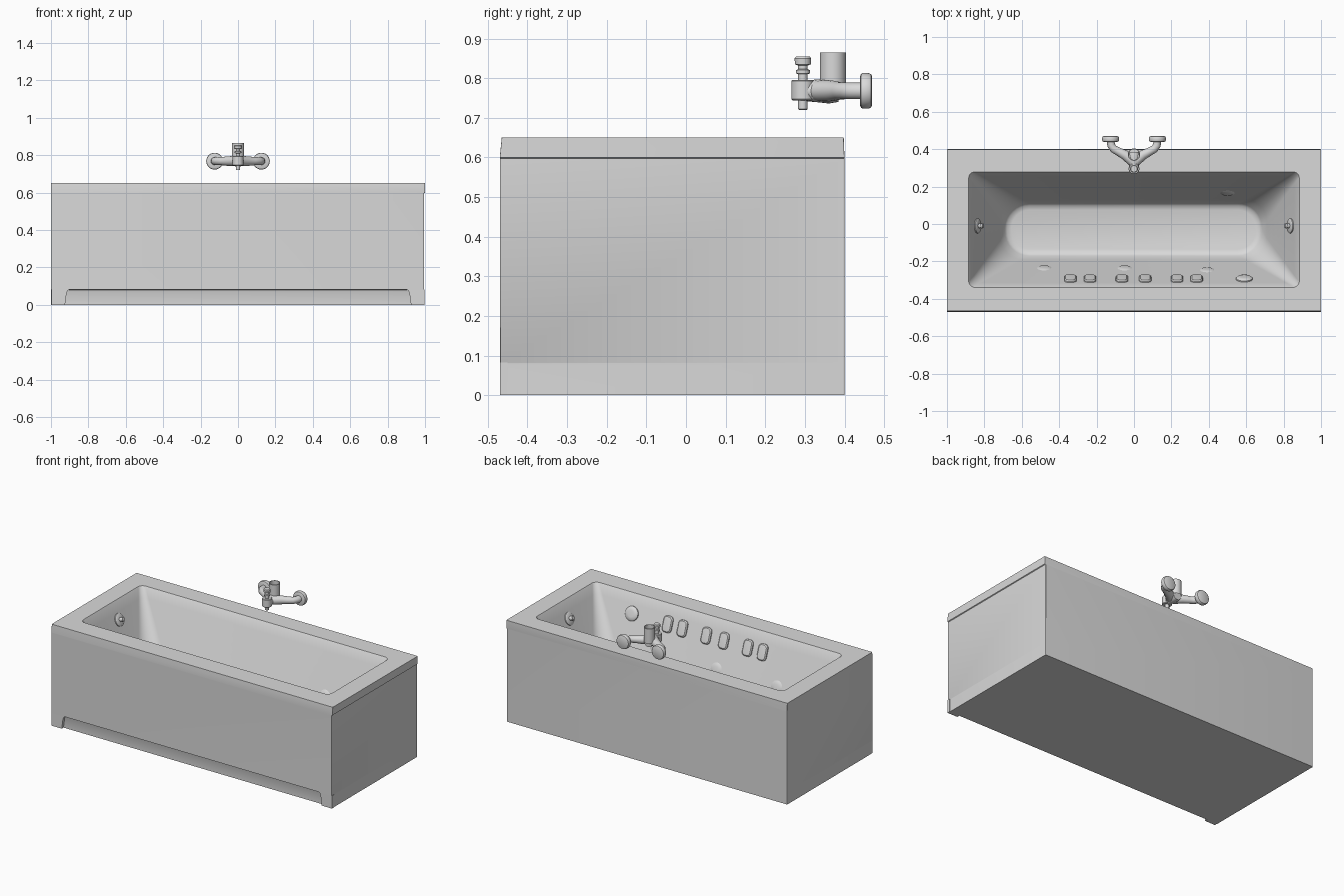
import bpy, bmesh, math
from mathutils import Vector, Matrix

if "Cube" in bpy.data.objects:
    bpy.data.objects.remove(bpy.data.objects["Cube"])

grey = bpy.data.materials.new("plain_grey")
grey.diffuse_color = (0.7, 0.7, 0.7, 1)
grey.use_nodes = True
grey.node_tree.nodes["Principled BSDF"].inputs["Base Color"].default_value = grey.diffuse_color


def finish(name, bm, matrix=Matrix(), angle=35):
    bmesh.ops.recalc_face_normals(bm, faces=bm.faces)
    me = bpy.data.meshes.new(name)
    bm.to_mesh(me)
    bm.free()
    me.transform(matrix)
    me.materials.append(grey)
    ob = bpy.data.objects.new(name, me)
    bpy.context.collection.objects.link(ob)
    bpy.ops.object.select_all(action='DESELECT')
    ob.select_set(True)
    bpy.context.view_layer.objects.active = ob
    bpy.ops.object.shade_smooth_by_angle(angle=math.radians(angle))
    return ob


def loft(bm, loops, cap=True):
    rings = [[bm.verts.new(p) for p in lp] for lp in loops]
    n = len(rings[0])
    for a, b in zip(rings, rings[1:]):
        for i in range(n):
            bm.faces.new((a[i], a[(i + 1) % n], b[(i + 1) % n], b[i]))
    if cap:
        bm.faces.new(rings[0])
        bm.faces.new(rings[-1])


def rrect(x0, x1, y0, y1, r, z, seg=8):
    pts = []
    for k, (cx, cy) in enumerate([(x1 - r, y1 - r), (x0 + r, y1 - r),
                                  (x0 + r, y0 + r), (x1 - r, y0 + r)]):
        for i in range(seg + 1):
            a = math.pi / 2 * (k + i / seg)
            pts.append((cx + r * math.cos(a), cy + r * math.sin(a), z))
    return pts


def facing(pos, normal):
    q = Vector(normal).to_track_quat('Z', 'Y')
    return Matrix.Translation(pos) @ q.to_matrix().to_4x4()


def lathe(name, profile, pos, normal=(0, 0, 1), n=28, closed=False):
    """Round part: (radius, height) profile spun about its normal."""
    bm = bmesh.new()
    prof = profile + profile[:1] if closed else profile
    loft(bm, [[(r * math.cos(2 * math.pi * i / n), r * math.sin(2 * math.pi * i / n), z)
               for i in range(n)] for r, z in prof], cap=not closed)
    bmesh.ops.remove_doubles(bm, verts=bm.verts, dist=1e-6)
    return finish(name, bm, facing(pos, normal))


def tube(name, pts, radii, n=20):
    """Horizontal tube through pts with a radius at each point."""
    bm = bmesh.new()
    pts = [Vector(p) for p in pts]
    loops = []
    for i, p in enumerate(pts):
        d = (pts[min(i + 1, len(pts) - 1)] - pts[max(i - 1, 0)]).normalized()
        side = d.cross(Vector((0, 0, 1))).normalized()
        up = side.cross(d)
        loops.append([p + radii[i] * (math.cos(2 * math.pi * k / n) * side +
                                      math.sin(2 * math.pi * k / n) * up) for k in range(n)])
    loft(bm, loops)
    return finish(name, bm, angle=50)


# tub: outer casing, rim, sloping basin and floor in one loft
TOP, BOT = (-.88, .88, -.335, .275, .03), (-.69, .685, -.17, .11, .13)
ZT, ZB = .645, .20


def basin(t, inset=0, z=None):
    v = [a + (b - a) * t for a, b in zip(TOP, BOT)]
    return rrect(v[0] + inset, v[1] - inset, v[2] + inset, v[3] - inset,
                 v[4] - inset, ZT + (ZB - ZT) * t if z is None else z)


loops = [rrect(-1, .995, -.452, .40, .003, 0),
         rrect(-1, .995, -.452, .40, .003, .07),
         rrect(-1, .995, -.456, .40, .003, .08),
         rrect(-1, .995, -.47, .40, .003, .082),
         rrect(-1, .995, -.47, .40, .003, .597),
         rrect(-1, 1, -.47, .40, .003, .60),
         rrect(-1, 1, -.465, .398, .003, .65),
         basin(0, -.004, .65)]
loops += [basin(i / 8) for i in range(9)]
loops += [basin(1, .012, .188), basin(1, .035, .182)]
bm = bmesh.new()
loft(bm, loops)
finish("tub", bm)

# front feet either side of the toe recess, with a rounded inner corner
for s, label in ((-1, "left"), (1, "right")):
    prof = [(.998, 0), (.925, 0), (.917, .058)]
    prof += [(.897 + .018 * math.cos(a), .064 + .018 * math.sin(a))
             for a in (.3, .7, 1.1, 1.57)] + [(.998, .082)]
    bm = bmesh.new()
    loft(bm, [[(s * x, y, z) for x, z in prof] for y in (-.47, -.450)])
    finish("foot_" + label, bm)


# positions on the long basin walls
def wall_point(x, y, front=True):
    y0, y1 = (TOP[2], BOT[2]) if front else (TOP[3], BOT[3])
    t = (y - y0) / (y1 - y0)
    s = 1 if front else -1
    return (x, y, ZT + (ZB - ZT) * t), (0, s * (ZT - ZB), abs(y1 - y0))


# upright massage jets on the front inner wall
for i, x in enumerate((-.34, -.235, -.065, .06, .23, .335)):
    pos, nrm = wall_point(x, -.295)
    bm = bmesh.new()
    loft(bm, [rrect(-w, w, -h, h, w * .75, z) for w, h, z in
              ((.033, .051, -.004), (.032, .050, .006), (.026, .044, .012), (.018, .036, .013))])
    finish("jet_%d" % (i + 1), bm, facing(pos, nrm))

# round control and low round jets
pos, nrm = wall_point(.59, -.295)
lathe("round_control", [(.045, -.004), (.044, .006), (.036, .013), (.02, .015)], pos, nrm)
for i, (x, y, f) in enumerate(((-.48, -.235, 1), (-.05, -.235, 1), (.39, -.245, 1), (.5, .165, 0))):
    pos, nrm = wall_point(x, y, bool(f))
    lathe("low_jet_%d" % (i + 1), [(.042, -.002), (.03, .004), (.015, .006)], pos, nrm)

# overflow discs with knobs on both end walls
for s, label in ((-1, "left"), (1, "right")):
    pos = (s * .838, -.01, ZT + (ZB - ZT) * .22)
    nrm = (-s * .445, 0, .19)
    lathe("overflow_" + label, [(.04, -.003), (.04, .006), (.034, .010), (.013, .011),
                                (.011, .022), (.014, .025), (.012, .034)], pos, nrm)

# wall tap: arms and wall discs
Z = .768
for s, label in ((-1, "left"), (1, "right")):
    tube("tap_arm_" + label,
         [(s * .125, .445, Z), (s * .122, .42, Z), (s * .11, .402, Z),
          (s * .085, .388, Z), (s * .05, .37, Z), (s * .02, .345, Z), (0, .325, Z)],
         [.021, .021, .021, .022, .026, .027, .025])
    lathe("wall_disc_" + label,
          [(.036, 0), (.043, .003), (.045, .008), (.045, .022), (.042, .028), (.036, .031)],
          (s * .125, .439, Z), (0, 1, 0))

# tap body, spout and upper collar
tube("tap_body", [(0, .385, Z), (0, .36, Z), (0, .335, Z), (0, .30, Z)],
     [.028, .032, .029, .026])
lathe("spout_head", [(.026, 0), (.029, .003), (.029, .049), (.026, .052)], (0, .295, .744))
lathe("upper_collar", [(.033, .77), (.033, .865), (.028, .865), (.028, .79)],
      (0, .371, 0), closed=True)

# diverter knob and outlet
lathe("diverter_knob", [(.012, .79), (.012, .81), (.018, .812), (.018, .82), (.012, .823),
                        (.012, .832), (.02, .835), (.021, .85), (.017, .855)], (0, .295, 0))
lathe("outlet", [(.010, .72), (.012, .722), (.012, .75)], (0, .295, 0))
